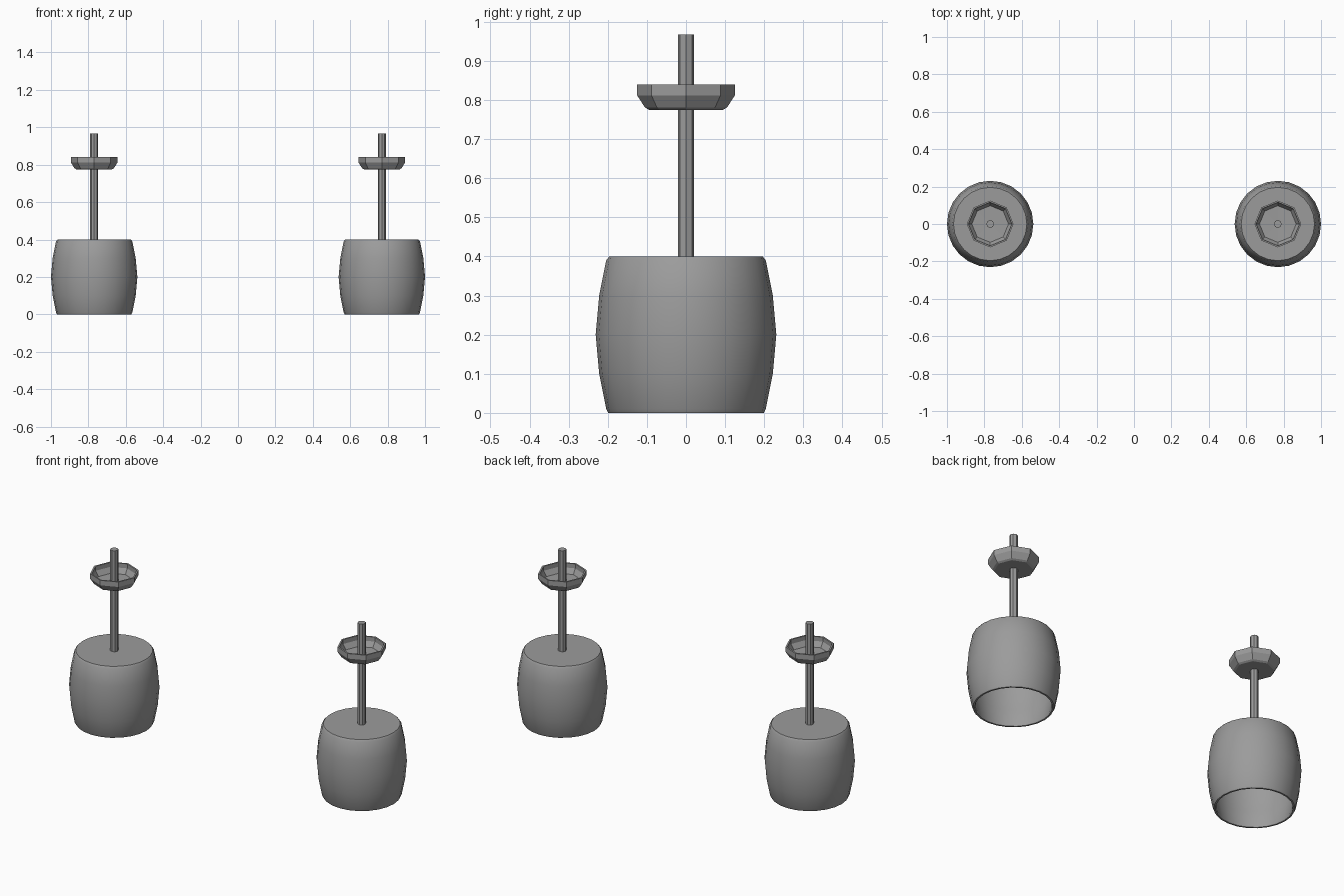
import bpy, bmesh
from math import cos, sin, pi, radians

cube = bpy.data.objects.get("Cube")
if cube:
    bpy.data.objects.remove(cube)

grey = bpy.data.materials.new("mid_grey")
grey.use_nodes = True
colour = (0.33, 0.33, 0.33, 1)
grey.diffuse_color = colour
grey.node_tree.nodes["Principled BSDF"].inputs["Base Color"].default_value = colour


def lathe(name, profile, sides, x, smooth=False):
    """Spin a (radius, z) profile round an upright axis; close zero-radius ends."""
    bm = bmesh.new()
    rings = []
    for r, z in profile:
        if r == 0:
            rings.append([bm.verts.new((0, 0, z))] * sides)
        else:
            rings.append([bm.verts.new((r * cos(2 * pi * i / sides),
                                        r * sin(2 * pi * i / sides), z))
                          for i in range(sides)])
    for low, high in zip(rings, rings[1:]):
        for i in range(sides):
            j = (i + 1) % sides
            corners = dict.fromkeys((low[i], low[j], high[j], high[i]))
            bm.faces.new(list(corners))
    bmesh.ops.recalc_face_normals(bm, faces=bm.faces)
    # merge the flat discs into single faces
    bmesh.ops.dissolve_limit(bm, angle_limit=radians(0.5), verts=bm.verts, edges=bm.edges)
    mesh = bpy.data.meshes.new(name)
    bm.to_mesh(mesh)
    bm.free()
    mesh.materials.append(grey)
    obj = bpy.data.objects.new(name, mesh)
    obj.location.x = x
    bpy.context.collection.objects.link(obj)
    if smooth:
        bpy.ops.object.select_all(action='DESELECT')
        obj.select_set(True)
        bpy.context.view_layer.objects.active = obj
        bpy.ops.object.shade_smooth_by_angle(angle=radians(35))
    return obj


# Barrel shade: outer wall from the top centre down, then the inner wall back up
shade = [(0, 0.4), (0.196, 0.4), (0.204, 0.39), (0.222, 0.3), (0.231, 0.2),
         (0.222, 0.1), (0.204, 0.01), (0.199, 0), (0.19, 0), (0.187, 0.01),
         (0.205, 0.1), (0.214, 0.2), (0.205, 0.3), (0.187, 0.385), (0, 0.385)]

# Ceiling cup: open-topped octagonal bowl with a thin wall
cup = [(0, 0.775), (0.095, 0.775), (0.105, 0.781), (0.125, 0.812), (0.125, 0.84),
       (0.116, 0.84), (0.116, 0.815), (0.098, 0.787), (0, 0.785)]

# Hanging rod
rod = [(0, 0.39), (0.021, 0.39), (0.021, 0.967), (0, 0.967)]

for side, x in (("left", 0.769), ("right", -0.769)):
    lathe(side + "_shade", shade, 24, x, smooth=True)
    lathe(side + "_ceiling_cup", cup, 8, x)
    lathe(side + "_rod", rod, 8, x)
